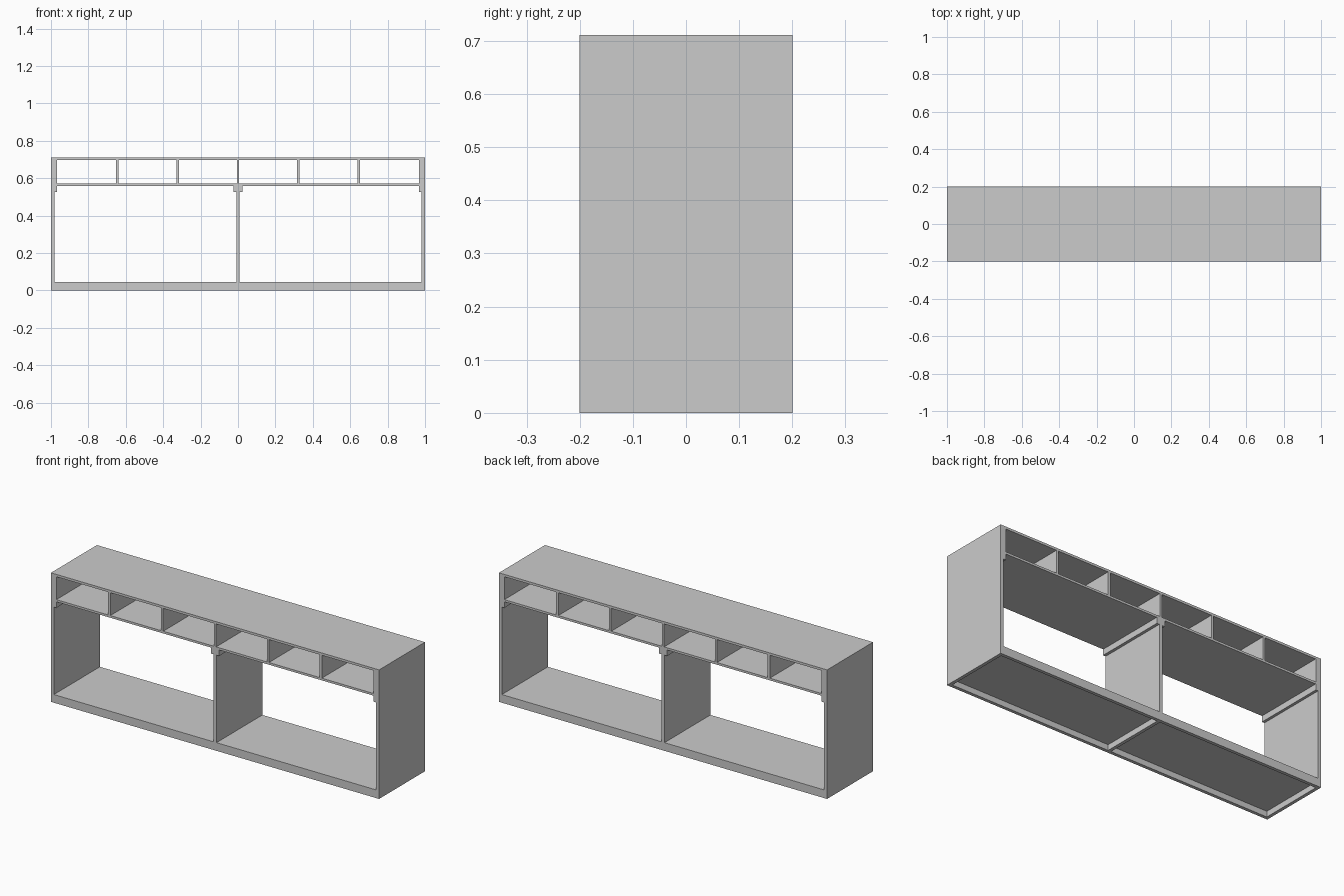
import bpy

if "Cube" in bpy.data.objects:
    bpy.data.objects.remove(bpy.data.objects["Cube"])

DEPTH = 0.4    # full depth of the cabinet
HEIGHT = 0.711
T = 0.018      # main board thickness
B = 0.013      # thin board thickness


def box(name, x0, x1, z0, z1, y0=-DEPTH / 2, y1=DEPTH / 2):
    """Axis-aligned board from its limits."""
    bpy.ops.mesh.primitive_cube_add(
        size=1, location=((x0 + x1) / 2, (y0 + y1) / 2, (z0 + z1) / 2))
    ob = bpy.context.object
    ob.name = name
    ob.scale = (x1 - x0, y1 - y0, z1 - z0)
    bpy.ops.object.transform_apply(location=False, rotation=False, scale=True)
    return ob


def pair(name, x0, x1, z0, z1):
    """Matching boards on the left and right."""
    box(name + "_right", x0, x1, z0, z1)
    box(name + "_left", -x1, -x0, z0, z1)


# Outer carcass
pair("side_panel", 1 - T, 1, 0, HEIGHT - B)
box("top_panel", -1, 1, HEIGHT - B, HEIGHT)
box("centre_divider", -T / 2, T / 2, 0.045, 0.56)

# Base: recessed floor panel inside a frame of rails
box("floor_panel", -1 + T, 1 - T, 0.031, 0.045, -0.2 + T, 0.2 - T)
box("base_front_rail", -1 + T, 1 - T, 0, 0.045, -0.2, -0.2 + T)
box("base_back_rail", -1 + T, 1 - T, 0, 0.045, 0.2 - T, 0.2)
box("base_cross_rail", -T / 2, T / 2, 0, 0.031, -0.2 + T, 0.2 - T)

# Upper compartment tray with its own ends and five dividers
INNER = 0.967
box("upper_shelf", -1 + T, 1 - T, 0.56, 0.572)
pair("upper_end", INNER, 1 - T, 0.572, HEIGHT - B)
for i in range(1, 6):
    x = -INNER + i * 2 * INNER / 6
    box(f"upper_divider_{i}", x - B / 2, x + B / 2, 0.572, HEIGHT - B)

# Support rails beneath the shelf
pair("side_support_rail", INNER, 1 - T, 0.527, 0.56)
pair("centre_support_rail", T / 2, 0.025, 0.527, 0.56)
